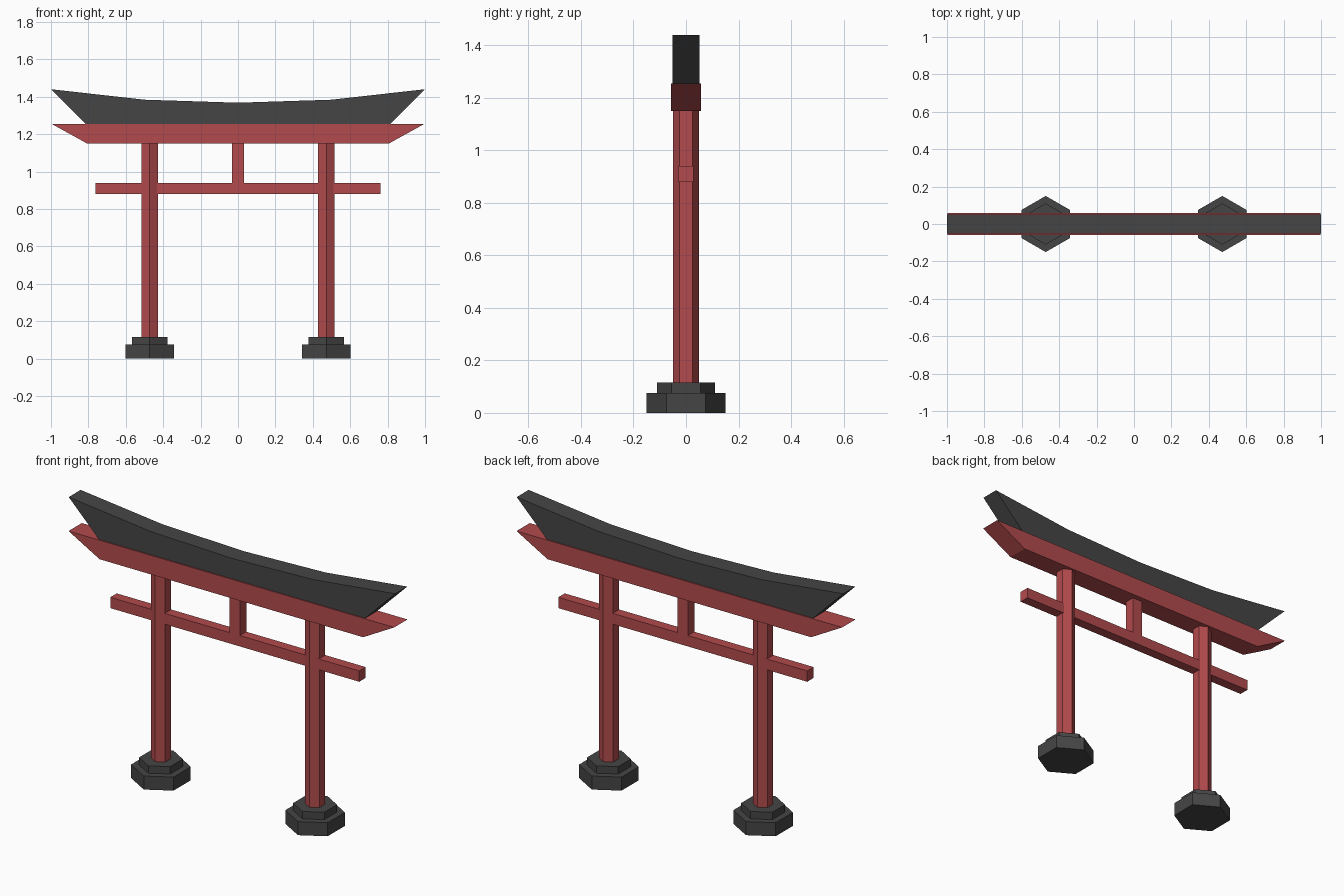
import bpy, math

if "Cube" in bpy.data.objects:
    bpy.data.objects.remove(bpy.data.objects["Cube"])


def material(name, color):
    mat = bpy.data.materials.new(name)
    mat.diffuse_color = color
    mat.use_nodes = True
    mat.node_tree.nodes["Principled BSDF"].inputs["Base Color"].default_value = mat.diffuse_color
    return mat


RED = material("red_paint", (0.45, 0.07, 0.075, 1))
DARK = material("dark_slate", (0.06, 0.06, 0.06, 1))


def prism(name, profile, half_depth, mat):
    """Extrude a counter-clockwise (x, z) profile along y."""
    n = len(profile)
    verts = [(x, y, z) for y in (-half_depth, half_depth) for x, z in profile]
    faces = [tuple(range(n)), tuple(range(2 * n - 1, n - 1, -1))]
    faces += [(i, i + n, (i + 1) % n + n, (i + 1) % n) for i in range(n)]
    mesh = bpy.data.meshes.new(name)
    mesh.from_pydata(verts, [], faces)
    mesh.materials.append(mat)
    obj = bpy.data.objects.new(name, mesh)
    bpy.context.collection.objects.link(obj)
    return obj


def hexagon(name, x, radius, z0, z1, mat):
    """Upright six-sided column with corners pointing to the front and back."""
    bpy.ops.mesh.primitive_cylinder_add(vertices=6, radius=radius, depth=z1 - z0,
                                        location=(x, 0, (z0 + z1) / 2))
    obj = bpy.context.object
    obj.name = name
    obj.data.materials.append(mat)
    return obj


def bar(name, half_x, z0, z1, half_y):
    return prism(name, [(-half_x, z0), (half_x, z0), (half_x, z1), (-half_x, z1)],
                 half_y, RED)


# Posts on stepped stone bases
for side, x in (("left", -0.472), ("right", 0.472)):
    hexagon(f"{side}_base_lower", x, 0.15, 0, 0.075, DARK)
    hexagon(f"{side}_base_upper", x, 0.11, 0.075, 0.116, DARK)
    hexagon(f"{side}_post", x, 0.05, 0.116, 1.15, RED)

# Tie beam and centre strut
bar("tie_beam", 0.762, 0.88, 0.94, 0.028)
bar("centre_strut", 0.031, 0.94, 1.15, 0.028)

# Lintel with slanted ends
prism("lintel", [(-0.807, 1.15), (0.807, 1.15), (0.997, 1.255), (-0.997, 1.255)],
      0.058, RED)

# Roof beam with upswept top
prism("roof_beam", [(-0.815, 1.255), (0.815, 1.255), (1.0, 1.44), (0.5, 1.384),
                    (0, 1.368), (-0.5, 1.384), (-1.0, 1.44)], 0.052, DARK)
